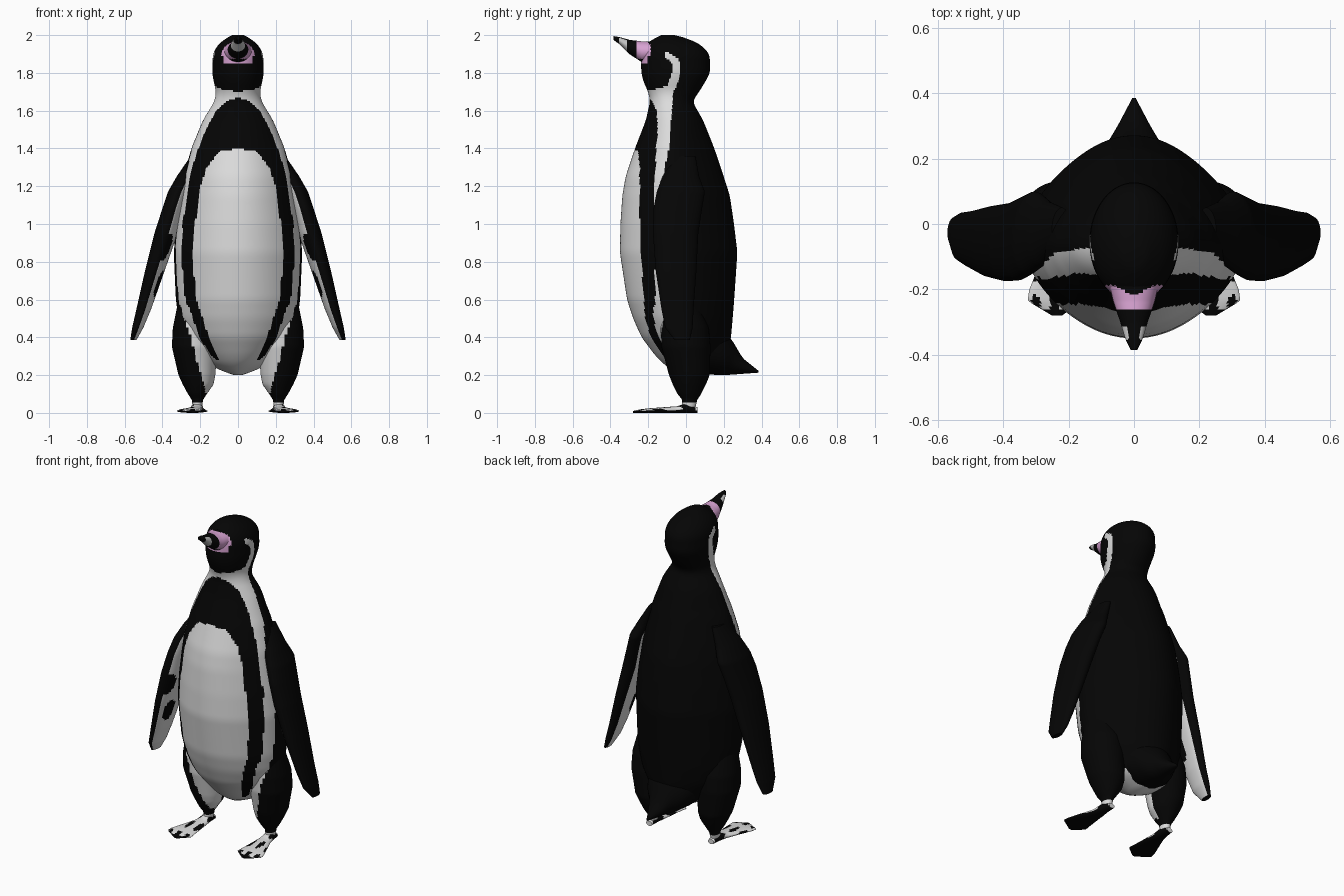
import bpy, bmesh, math

# ---- colours ----
def material(name, rgb):
    m = bpy.data.materials.new(name)
    m.diffuse_color = (*rgb, 1)
    return m

MATS = [material("black feathers", (0.0015, 0.0015, 0.0015)),
        material("white feathers", (0.72, 0.72, 0.72)),
        material("pink skin", (0.68, 0.36, 0.64)),
        material("pale grey", (0.55, 0.55, 0.55))]
BLACK, WHITE, PINK, GREY = range(4)


def lerp(table, t):
    """Piecewise linear lookup; rows are (t, values...), t ascending."""
    if t <= table[0][0]:
        return table[0][1:]
    for a, b in zip(table, table[1:]):
        if t <= b[0]:
            f = (t - a[0]) / (b[0] - a[0])
            return tuple(p + (q - p) * f for p, q in zip(a[1:], b[1:]))
    return table[-1][1:]


def soft(table, t, w):
    """Lookup with rounded corners, fading out towards both ends."""
    w = min(w, t - table[0][0], table[-1][0] - t)
    rows = [lerp(table, t + w * k) for k in (-1, -.5, 0, .5, 1)]
    return [sum(r) / 5 for r in zip(*rows)]


def loft(name, axis, keys, rule, rows, sides, flip=1, shear=0.0, blur=0.0, pinch=0.0, diag=0.0):
    """Oval sections along an axis; key = (position, u0, u1, v0, v1)."""
    keys = sorted(keys)
    lo, hi = keys[0][0], keys[-1][0]
    stops = [lo + (hi - lo) * i / rows for i in range(rows + 1)]
    bm = bmesh.new()
    rings = []
    for t in stops:
        u0, u1, v0, v1 = soft(keys, t, blur)
        fade = max(0, min(1, (1.65 - t) / 0.2))
        ring = []
        for i in range(sides):
            a = math.tau * i / sides
            r = 0.5 * (1 - fade * diag * math.sin(2 * a) ** 2)
            du, dv = r * math.cos(a) * (u1 - u0), r * math.sin(a) * (v1 - v0)
            du *= 1 - fade * pinch * max(0, math.sin(a))
            u, v = (u0 + u1) / 2 + du + shear * dv, (v0 + v1) / 2 + dv
            p = (u, v, t) if axis == 'z' else (u, t, v)
            ring.append(bm.verts.new((p[0] * flip, p[1], p[2])))
        rings.append(ring)
    for a, b in zip(rings, rings[1:]):
        for i in range(sides):
            j = (i + 1) % sides
            bm.faces.new((a[i], a[j], b[j], b[i]))
    bm.faces.new(rings[0])
    bm.faces.new(rings[-1])
    bmesh.ops.recalc_face_normals(bm, faces=bm.faces)
    bm.normal_update()
    for f in bm.faces:
        c, n = f.calc_center_median(), f.normal.copy()
        c.x *= flip
        n.x *= flip
        f.material_index = rule(c, n)
    mesh = bpy.data.meshes.new(name)
    bm.to_mesh(mesh)
    bm.free()
    for m in MATS:
        mesh.materials.append(m)
    ob = bpy.data.objects.new(name, mesh)
    bpy.context.collection.objects.link(ob)
    bpy.ops.object.select_all(action='DESELECT')
    ob.select_set(True)
    bpy.context.view_layer.objects.active = ob
    bpy.ops.object.shade_smooth_by_angle(angle=math.radians(45))
    return ob


# ---- body and head ----
BODY = [(0.20, -.02, .02, -.02, .06), (0.22, -.08, .08, -.06, .15),
        (0.25, -.15, .15, -.11, .20), (0.30, -.20, .20, -.16, .225),
        (0.40, -.28, .28, -.235, .238), (0.50, -.315, .315, -.28, .247),
        (0.60, -.329, .329, -.312, .255), (0.85, -.340, .340, -.350, .272),
        (1.0, -.326, .326, -.347, .254), (1.15, -.304, .304, -.337, .232),
        (1.25, -.288, .288, -.32, .20), (1.40, -.247, .247, -.27, .15),
        (1.55, -.185, .185, -.212, .09), (1.65, -.124, .124, -.190, .033),
        (1.70, -.116, .116, -.20, .07), (1.75, -.128, .128, -.224, .10),
        (1.80, -.137, .137, -.237, .128), (1.90, -.133, .133, -.237, .125),
        (1.95, -.107, .107, -.218, .079), (1.98, -.07, .07, -.175, .02),
        (2.0, -.03, .03, -.13, -.06)]
# breast band: height, inner and outer half width
BAND = [(0.28, .10, .11), (0.30, .11, .14), (0.40, .155, .205),
        (0.60, .22, .272), (0.80, .24, .296), (1.0, .227, .293),
        (1.2, .20, .262), (1.3, .165, .243), (1.36, .12, .222),
        (1.39, .085, .212), (1.40, -.01, .21), (1.5, -.01, .17),
        (1.6, -.01, .115), (1.65, -.01, .06), (1.675, -.01, -.01)]
# head and flank stripe: height, front and back limit
STRIPE = [(0.30, -1, -.02), (0.45, -1, -.09), (0.55, -1, -.12), (0.57, -.162, -.10),
          (1.0, -.168, -.10), (1.24, -.175, -.12), (1.26, -1, -.12),
          (1.4, -1, -.09), (1.65, -1, -.07), (1.70, -.22, -.07),
          (1.73, -.10, -.05), (1.80, -.075, -.03), (1.85, -.07, -.03),
          (1.88, -.105, -.045), (1.90, -.115, -.08), (1.912, -.11, -.10)]


def pink_patch(x, y, z):
    """Curved band over the beak root, dipping to the cheeks."""
    bend = 0.035 * max(0, 1 - x / 0.06)
    low = 1.855 if x < 0.075 else 1.885
    return -.262 < y < -.187 - bend and low < z < 1.972


def body_rule(c, n):
    x, y, z = abs(c.x), c.y, c.z
    front, back = lerp(STRIPE, z)
    if z > 1.69:
        if pink_patch(x, y, z):
            return PINK
        return WHITE if z < 1.912 and front < y < back else BLACK
    if z < 0.28:
        return WHITE if y < 0.1 else BLACK
    inner, outer = lerp(BAND, z)
    if y < -.05 and x < inner:
        return WHITE
    if y < -.05 and x < outer:
        return BLACK
    return WHITE if front < y < back else BLACK


loft("body", 'z', BODY, body_rule, 180, 144, blur=0.022, pinch=0.12, diag=0.04)

# ---- beak ----
def beak_rule(c, n):
    if -.355 < c.y < -.312 and n.z < 0.85:
        return GREY
    return PINK if pink_patch(abs(c.x), c.y, c.z) and c.z > 1.875 else BLACK


loft("beak", 'y', [(-.385, -.01, .01, 1.975, 1.995), (-.35, -.027, .027, 1.95, 1.989),
                   (-.30, -.042, .042, 1.90, 1.975), (-.235, -.064, .064, 1.857, 1.967),
                   (-.18, -.077, .077, 1.86, 1.967)], beak_rule, 40, 32)

# ---- tail, spreading out of the rump ----
loft("tail", 'y', [(.0, -.15, .15, .22, .50), (.12, -.17, .17, .203, .50),
                   (.20, -.13, .13, .200, .44), (.25, -.08, .08, .203, .375),
                   (.30, -.05, .05, .207, .29), (.385, -.005, .005, .213, .222)],
     lambda c, n: BLACK, 20, 24)

# ---- flippers, legs and feet ----
FLIPPER = [(1.36, .20, .25, -.06, .05), (1.25, .225, .325, -.125, .07),
           (1.17, .255, .37, -.155, .10),
           (1.08, .285, .40, -.172, .085), (.95, .32, .442, -.175, .065),
           (.75, .39, .492, -.16, .055), (.55, .46, .537, -.13, .04),
           (.45, .502, .56, -.11, .035), (.385, .538, .57, -.06, .02)]
LEG = [(.03, .19, .24, -.02, .05), (.07, .185, .245, -.02, .06),
       (.10, .165, .265, -.045, .08), (.15, .13, .292, -.07, .105),
       (.20, .12, .315, -.09, .125), (.35, .11, .35, -.13, .13),
       (.45, .12, .345, -.135, .12), (.55, .15, .325, -.12, .08),
       (.65, .20, .30, -.06, .03)]
FOOT = [(.06, .195, .235, 0, .03), (0, .185, .25, 0, .05),
        (-.05, .18, .26, 0, .035), (-.20, .165, .32, 0, .024),
        (-.235, .16, .325, 0, .02), (-.28, .22, .25, 0, .01)]
LEG_WHITE = [(.07, .15), (.10, .17), (.20, .195), (.30, .225), (.40, .25), (.55, .30)]
SPOTS = [(.68, -.35, .07, .4), (.88, -.85, .07, .35), (1.08, -.3, .04, .25)]


def flipper_rule(c, n):
    x0, x1, y0, y1 = lerp(sorted(FLIPPER), c.z)
    chord = (2 * c.y - y0 - y1) / (y1 - y0)
    spot = any(((c.z - z) / rz) ** 2 + ((chord - k) / rk) ** 2 < 1 for z, k, rz, rk in SPOTS)
    return WHITE if n.x < -0.1 and -0.92 < chord < 0.72 and not spot else BLACK


def leg_rule(c, n):
    if c.z < 0.055:
        return WHITE
    return WHITE if c.y < 0.02 and c.x < lerp(LEG_WHITE, c.z)[0] else BLACK


def foot_rule(c, n):
    if n.z < -0.3 or c.y < -.26:
        return BLACK
    return BLACK if math.sin(c.x * 110) + 0.7 * math.sin(c.y * 45 + 1) > 0.5 else WHITE


for side, s in (("right", 1), ("left", -1)):
    loft(side + "_flipper", 'z', FLIPPER, flipper_rule, 90, 48, s, shear=-0.08)
    loft(side + "_leg", 'z', LEG, leg_rule, 50, 48, s)
    loft(side + "_foot", 'y', FOOT, foot_rule, 36, 32, s)
